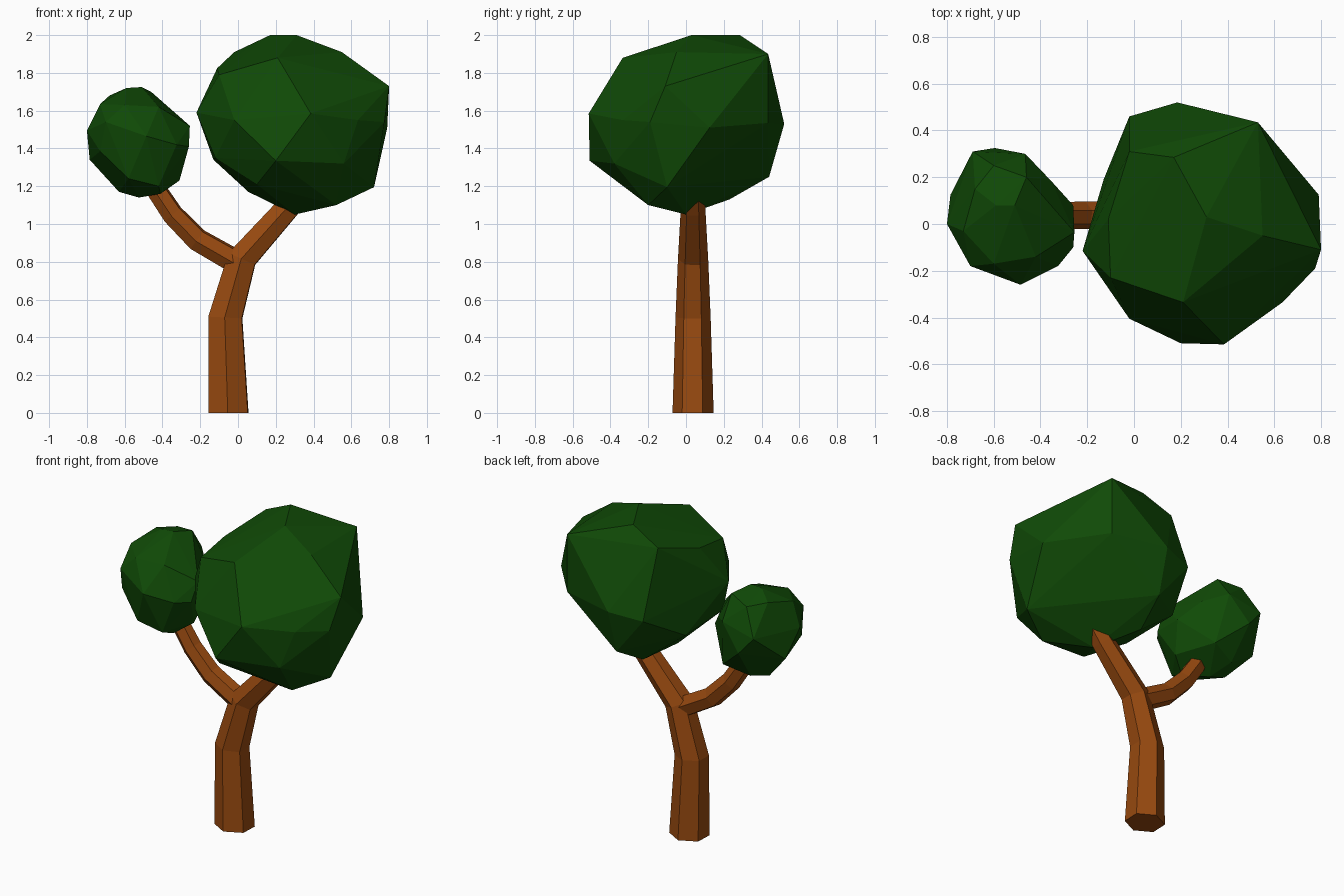
import bpy, bmesh
from math import sin, cos, radians
from mathutils import Vector


def material(name, color):
    m = bpy.data.materials.new(name)
    m.diffuse_color = color
    return m


bark = material("bark", (0.31, 0.067, 0.005, 1))
leaf = material("leaf", (0.005, 0.068, 0.002, 1))


def finish(bm, name, mat):
    bmesh.ops.recalc_face_normals(bm, faces=bm.faces)
    me = bpy.data.meshes.new(name)
    bm.to_mesh(me)
    bm.free()
    me.materials.append(mat)
    ob = bpy.data.objects.new(name, me)
    bpy.context.collection.objects.link(ob)
    return ob


def limb(name, path, turn, stretch=1.0, sides=6, y=0.0375):
    """Faceted tube in the xz plane; path items are x, z, radius, lean in degrees."""
    bm = bmesh.new()
    rings = []
    for x, z, r, lean in path:
        t = radians(lean)
        ring = []
        for i in range(sides):
            a = radians(turn + 360 * i / sides)
            ring.append(bm.verts.new((x + stretch * r * cos(a) * cos(t),
                                      y + r * sin(a),
                                      z - stretch * r * cos(a) * sin(t))))
        rings.append(ring)
    for lo, hi in zip(rings, rings[1:]):
        for i in range(sides):
            j = (i + 1) % sides
            bm.faces.new((lo[i], lo[j], hi[j], hi[i]))
    bm.faces.new(rings[0][::-1])
    bm.faces.new(rings[-1])
    return finish(bm, name, bark)


def crown(name, points):
    """Chunky faceted leaf mass: convex hull of its corner points."""
    bm = bmesh.new()
    for p in points:
        bm.verts.new(Vector(p))
    res = bmesh.ops.convex_hull(bm, input=bm.verts)
    inner = [g for g in res["geom_interior"] if isinstance(g, bmesh.types.BMVert)]
    bmesh.ops.delete(bm, geom=inner, context='VERTS')
    return finish(bm, name, leaf)


# Trunk bending right, and the side branch curving up to the left
limb("trunk", [(-0.05, 0, 0.109, 0), (-0.067, 0.505, 0.093, 3),
               (0.02, 0.815, 0.08, 24), (0.262, 1.085, 0.065, 40),
               (0.33, 1.17, 0.06, 38)], 28, 1.1)
limb("side_branch", [(-0.01, 0.80, 0.063, -60), (-0.215, 0.917, 0.06, -53),
                     (-0.345, 1.05, 0.056, -42), (-0.425, 1.17, 0.053, -32),
                     (-0.45, 1.22, 0.05, -30)], 20, 1.08)

# Large crown, from top to bottom
crown("large_crown", [
    (.17, .285, 2.0), (.31, .03, 2.0), (.55, -.05, 1.91), (-.02, .31, 1.91),
    (.53, .435, 1.90), (.21, -.335, 1.88), (-.11, .02, 1.825), (-.10, -.23, 1.79),
    (.80, -.11, 1.73), (.79, .125, 1.51), (.775, -.19, 1.54), (.635, -.335, 1.55),
    (.385, -.515, 1.585), (-.02, -.405, 1.55), (-.22, -.115, 1.59), (-.02, .46, 1.5),
    (.185, .52, 1.53), (.53, .435, 1.535), (-.13, .19, 1.34), (-.12, -.2, 1.35),
    (.20, -.51, 1.335), (.56, -.38, 1.32), (.18, .44, 1.25), (.72, -.1, 1.195),
    (.1, -.33, 1.21), (.055, 0, 1.17), (.14, .23, 1.13), (.52, -.20, 1.10),
    (.30, 0, 1.05)])

# Small crown, from top to bottom
crown("small_crown", [
    (-.59, .08, 1.72), (-.51, .08, 1.725), (-.46, .2, 1.70), (-.68, .15, 1.68),
    (-.6, .25, 1.67), (-.73, -.03, 1.635), (-.6, -.17, 1.63), (-.42, -.14, 1.62),
    (-.465, .30, 1.56), (-.70, -.18, 1.54), (-.255, -.035, 1.52), (-.355, .185, 1.52),
    (-.69, .31, 1.51), (-.80, 0, 1.495), (-.485, -.26, 1.465), (-.325, -.18, 1.42),
    (-.595, .325, 1.4), (-.26, .08, 1.41), (-.26, -.10, 1.41), (-.73, -.12, 1.385),
    (-.785, .125, 1.34), (-.42, .23, 1.25), (-.58, -.18, 1.24), (-.42, -.16, 1.20),
    (-.31, 0, 1.23), (-.58, .18, 1.20), (-.63, .06, 1.17), (-.41, -.06, 1.16),
    (-.525, .05, 1.14)])
